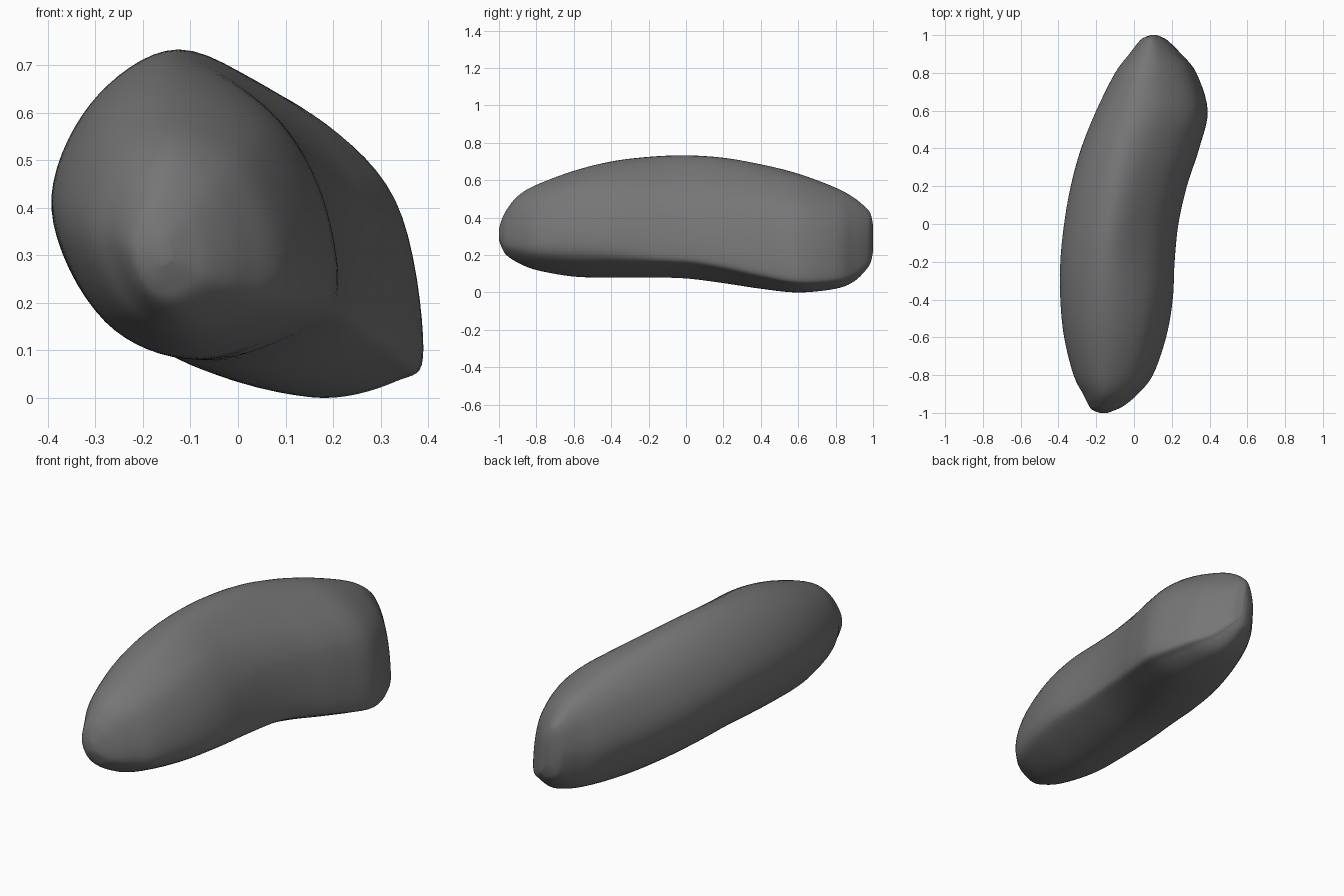
import bpy
import bmesh

if "Cube" in bpy.data.objects:
    bpy.data.objects.remove(bpy.data.objects["Cube"])

# Extents along the length: y, left x, right x, bottom z, top z
STATIONS = [
    (-1, -.18, -.14, .28, .34), (-.985, -.22, -.1, .24, .39),
    (-.96, -.24, -.05, .2, .44), (-.9, -.27, .02, .16, .515),
    (-.8, -.32, .1, .12, .575), (-.6, -.37, .17, .085, .65),
    (-.4, -.39, .205, .08, .7), (-.2, -.39, .215, .08, .725),
    (0, -.37, .235, .075, .733), (.2, -.335, .28, .05, .72),
    (.4, -.28, .345, .02, .685), (.6, -.2, .39, 0, .635),
    (.8, -.1, .33, .02, .56), (.9, -.025, .25, .06, .505),
    (.97, .03, .18, .13, .445), (.99, .06, .145, .17, .41),
    (1, .09, .12, .22, .36),
]

# Cross-sections in unit bounds, clockwise from the crest
FRONT = [(.42, 1), (.75, .87), (.93, .58), (.98, .28), (.85, .12),
         (.5, 0), (.18, .13), (0, .5), (.13, .85)]
MIDDLE = [(.41, 1), (.72, .83), (.92, .58), (1, .22), (.92, .1),
          (.55, 0), (.18, .14), (0, .5), (.13, .83)]
BACK = [(.29, 1), (.58, .95), (.9, .66), (1, .16), (.9, .05),
        (.6, 0), (.2, .13), (0, .48), (.08, .82)]


def spline(points, steps, closed):
    """Smooth curve through points of any dimension."""
    n = len(points)
    out = []
    for i in range(n if closed else n - 1):
        ids = [i - 1, i, i + 1, i + 2]
        ids = [k % n if closed else min(max(k, 0), n - 1) for k in ids]
        quad = list(zip(*(points[k] for k in ids)))
        for s in range(steps):
            t = s / steps
            out.append([b + t * (c - a) / 2
                        + t * t * (2 * a - 5 * b + 4 * c - d) / 2
                        + t ** 3 * (3 * b - a - 3 * c + d) / 2
                        for a, b, c, d in quad])
    if not closed:
        out.append(list(points[-1]))
    return out


def unit_section(y):
    """Blend the cross-sections for this y and fit them to unit bounds."""
    t = min(abs(y) / .7, 1)
    t = t * t * (3 - 2 * t)
    end = FRONT if y < 0 else BACK
    mix = [[p + t * (q - p) for p, q in zip(m, e)] for m, e in zip(MIDDLE, end)]
    axes = []
    for axis in zip(*spline(mix, 8, True)):
        low, high = min(axis), max(axis)
        axes.append([(v - low) / (high - low) for v in axis])
    return list(zip(*axes))


# Loft the rings into one closed body
bm = bmesh.new()
rings = []
for y, x0, x1, z0, z1 in spline(STATIONS, 5, False):
    rings.append([bm.verts.new((x0 + u * (x1 - x0), y, z0 + v * (z1 - z0)))
                  for u, v in unit_section(y)])
for a, b in zip(rings, rings[1:]):
    for i in range(len(a)):
        bm.faces.new((a[i - 1], a[i], b[i], b[i - 1]))
bm.faces.new(rings[0])
bm.faces.new(rings[-1][::-1])
bmesh.ops.recalc_face_normals(bm, faces=bm.faces[:])
for face in bm.faces:
    face.smooth = True

mesh = bpy.data.meshes.new("stone_body")
bm.to_mesh(mesh)
bm.free()
stone = bpy.data.objects.new("stone_body", mesh)
bpy.context.collection.objects.link(stone)

# Dark grey stone
grey = bpy.data.materials.new("dark_grey")
grey.use_nodes = True
colour = (.18, .18, .18, 1)
grey.diffuse_color = colour
grey.node_tree.nodes["Principled BSDF"].inputs["Base Color"].default_value = colour
mesh.materials.append(grey)
